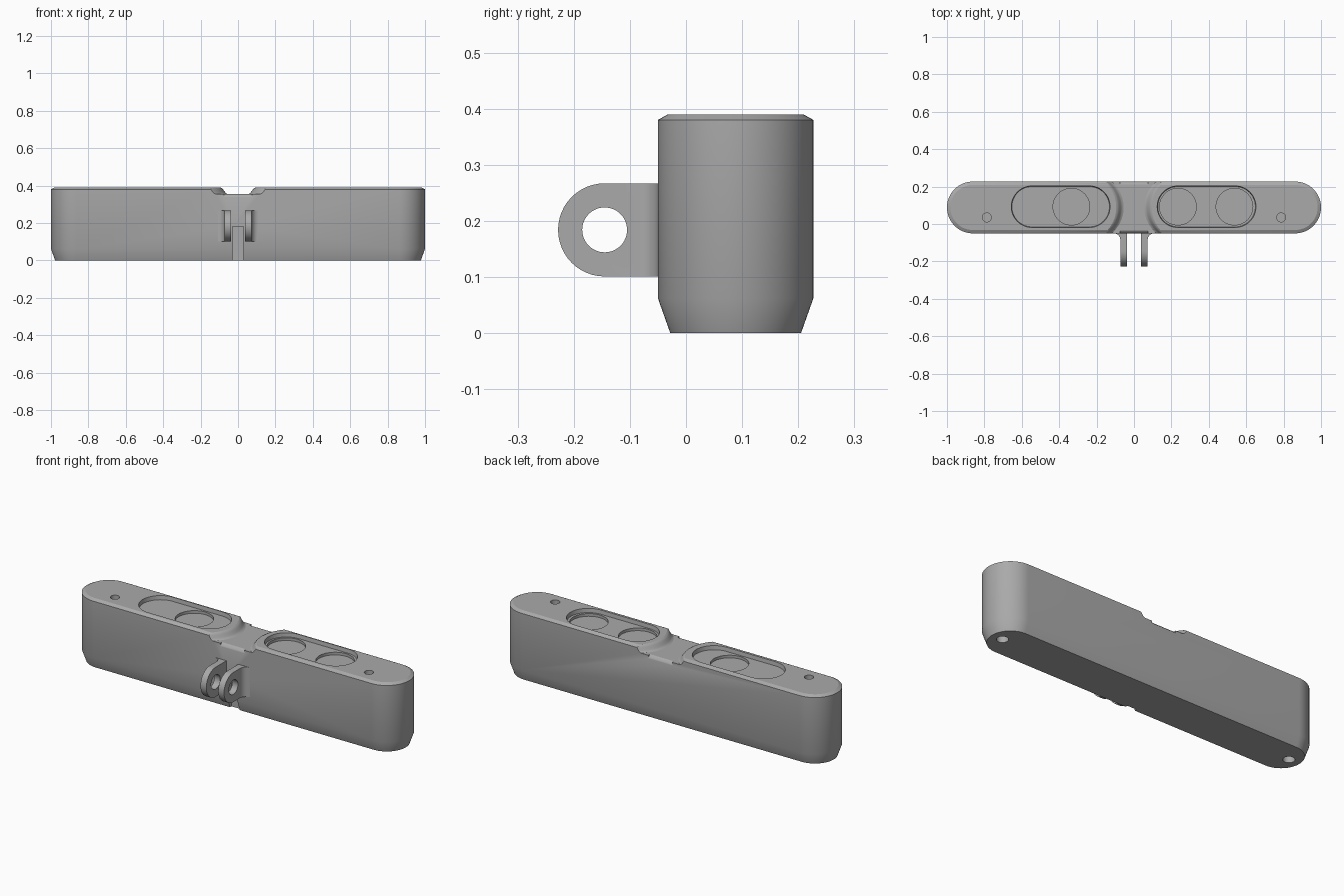
import bpy, bmesh, math
from mathutils import Matrix

if "Cube" in bpy.data.objects:
    bpy.data.objects.remove(bpy.data.objects["Cube"], do_unlink=True)

grey = bpy.data.materials.new("matte grey")
grey.use_nodes = True
grey.diffuse_color = (0.4, 0.4, 0.4, 1)
grey.node_tree.nodes["Principled BSDF"].inputs["Base Color"].default_value = (0.4, 0.4, 0.4, 1)

CY, R, TOP = 0.0885, 0.1385, 0.39


def loft(name, rings, matrix=Matrix()):
    """Closed solid through rings that share a point count."""
    bm = bmesh.new()
    loops = [[bm.verts.new(p) for p in ring] for ring in rings]
    n = len(loops[0])
    for a, b in zip(loops, loops[1:]):
        for i in range(n):
            j = (i + 1) % n
            bm.faces.new((a[i], a[j], b[j], b[i]))
    bm.faces.new(loops[0][::-1])
    bm.faces.new(loops[-1])
    bm.transform(matrix)
    bmesh.ops.recalc_face_normals(bm, faces=bm.faces)
    mesh = bpy.data.meshes.new(name)
    bm.to_mesh(mesh)
    bm.free()
    mesh.materials.append(grey)
    ob = bpy.data.objects.new(name, mesh)
    bpy.context.scene.collection.objects.link(ob)
    return ob


def pill(name, x, y, half, r, levels, matrix=Matrix(), steps=24):
    """Stack of pill outlines; half = 0 gives a cylinder."""
    rings = []
    for z, inset in levels:
        ring = []
        for side in (1, -1):
            for i in range(steps + (1 if half else 0)):
                a = math.pi * (i / steps - 0.5)
                ring.append((x + side * (half + (r - inset) * math.cos(a)),
                             y + side * (r - inset) * math.sin(a), z))
        rings.append(ring)
    return loft(name, rings, matrix)


def prism(name, profile, low, high, matrix=Matrix()):
    return loft(name, [[(u, v, w) for u, v in profile] for w in (low, high)], matrix)


def apply(ob, mod):
    with bpy.context.temp_override(object=ob, active_object=ob):
        bpy.ops.object.modifier_apply(modifier=mod.name)


def boolean(ob, tool, operation="DIFFERENCE"):
    tool.hide_render = True
    mod = ob.modifiers.new("cut", "BOOLEAN")
    mod.operation, mod.solver, mod.object = operation, "EXACT", tool
    bpy.context.view_layer.update()
    apply(ob, mod)
    bpy.data.objects.remove(tool, do_unlink=True)


def smooth(ob):
    bpy.ops.object.select_all(action="DESELECT")
    ob.select_set(True)
    bpy.context.view_layer.objects.active = ob
    bpy.ops.object.shade_smooth_by_angle(angle=math.radians(25))


# Long pill-shaped housing, tapered foot and bevelled top rim
body = pill("housing", 0, CY, 1 - R, R,
            [(0, 0.022), (0.062, 0), (0.38, 0), (TOP, 0.018)], steps=40)

# Saddle between the two raised pads, with bowed S-shaped sides
saddle = []
for i in range(9):
    t = i / 8
    z = 0.355 + (TOP - 0.355) * t
    shift = 0.04 * (0.5 - math.asin(1 - 2 * t) / math.pi)
    edge = []
    for k in range(-12, 13):
        d = k / 12 * 0.145
        edge.append((0.055 + shift + 0.18 - math.sqrt(0.18 ** 2 - d * d), CY + d))
    saddle.append([(x, y, z) for x, y in edge] + [(-x, y, z) for x, y in reversed(edge)])
saddle.append([(x, y, z + 0.05) for x, y, z in saddle[-1]])
boolean(body, loft("saddle_cutter", saddle))

# Bevelled front and back lips of the saddle
ALONG_X = Matrix(((0, 0, 1, 0), (1, 0, 0, 0), (0, 1, 0, 0), (0, 0, 0, 1)))
for side in (-1, 1):
    wedge = [(CY + side * 0.117, 0.358), (CY + side * 0.128, 0.352),
             (CY + side * 0.137, 0.342), (CY + side * 0.141, 0.33), (CY + side * 0.16, 0.358)]
    boolean(body, prism("lip_cutter", wedge, -0.075, 0.075, ALONG_X))

# Pill pockets in each pad, then the round lens recesses
for x in (-0.392, 0.388):
    boolean(body, pill("pocket_cutter", x, 0.0925, 0.153, 0.114,
                       [(0.368, 0.006), (0.382, 0.004), (0.41, 0)]))
for x in (-0.335, 0.235, 0.537):
    boolean(body, pill("lens_cutter", x, 0.0925, 0, 0.098, [(0.353, 0), (0.38, 0)]))

# Small holes on top and screw holes underneath
for side in (-1, 1):
    boolean(body, pill("top_hole_cutter", side * 0.787, 0.035, 0, 0.024, [(0.36, 0), (0.42, 0)]))
    boolean(body, pill("screw_hole_cutter", side * 0.912, CY, 0, 0.03, [(-0.05, 0), (0.08, 0)]))

# Slot running down the front below the mount
slot = [(-0.03, -0.1), (0.03, -0.1), (0.03, -0.015), (-0.03, -0.015)]
boolean(body, prism("slot_cutter", slot, -0.05, 0.18))
smooth(body)

# Pair of rounded mounting lugs with a pin hole and flared roots
flare = [(0.073 + 0.035 * (1 - math.sin(a)), -0.05 - 0.035 * (1 - math.cos(a)))
         for a in [math.pi / 2 * i / 8 for i in range(9)]]
outline = [(0.037, -0.25), (0.037, -0.04), (0.108, -0.04)] + flare + [(0.073, -0.25)]
lugs = prism("mounting_lugs", outline, 0.08, 0.29)
boolean(lugs, pill("lug_shape", 0, 0.184, 0.145, 0.083, [(0, 0), (0.2, 0)], ALONG_X), "INTERSECT")
boolean(lugs, pill("pin_hole_cutter", -0.145, 0.184, 0, 0.04, [(0, 0), (0.2, 0)], ALONG_X))
mirror = lugs.modifiers.new("mirror", "MIRROR")
apply(lugs, mirror)
smooth(lugs)
